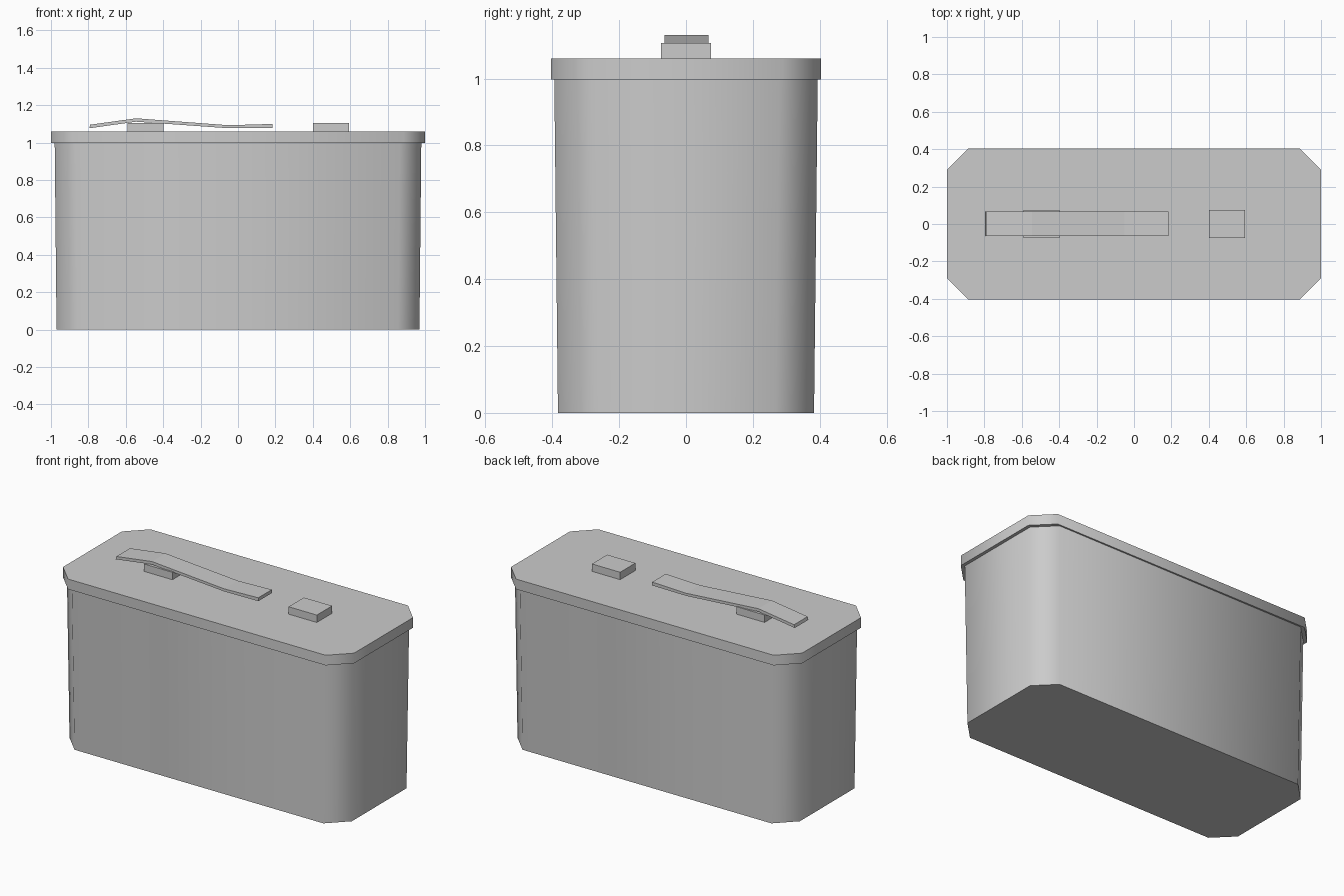
import bpy
import math

cube = bpy.data.objects.get("Cube")
if cube:
    bpy.data.objects.remove(cube, do_unlink=True)

# Single light grey finish
grey = bpy.data.materials.new("light_grey")
grey.use_nodes = True
colour = (0.6, 0.6, 0.6, 1)
grey.diffuse_color = colour
grey.node_tree.nodes["Principled BSDF"].inputs["Base Color"].default_value = colour


def loft(name, bottom, top, smooth_angle=None):
    """Closed solid between two matching loops of points."""
    n = len(bottom)
    faces = [tuple(reversed(range(n))), tuple(range(n, 2 * n))]
    faces += [(i, (i + 1) % n, n + (i + 1) % n, n + i) for i in range(n)]
    mesh = bpy.data.meshes.new(name)
    mesh.from_pydata(bottom + top, [], faces)
    mesh.materials.append(grey)
    obj = bpy.data.objects.new(name, mesh)
    bpy.context.collection.objects.link(obj)
    if smooth_angle:
        bpy.ops.object.select_all(action="DESELECT")
        obj.select_set(True)
        bpy.context.view_layer.objects.active = obj
        bpy.ops.object.shade_smooth_by_angle(angle=math.radians(smooth_angle))
    return obj


def octagon(hx, hy, z, cut=0.115):
    """Rectangle with cut corners, counter-clockwise."""
    a, b = hx - cut, hy - cut
    return [(hx, -b, z), (hx, b, z), (a, hy, z), (-a, hy, z),
            (-hx, b, z), (-hx, -b, z), (-a, -hy, z), (a, -hy, z)]


def rectangle(x0, x1, hy, z):
    return [(x0, -hy, z), (x1, -hy, z), (x1, hy, z), (x0, hy, z)]


# Tapered case and overhanging lid
loft("case_body", octagon(0.97, 0.383, 0), octagon(0.98, 0.394, 1.0), 50)
loft("lid", octagon(1.0, 0.404, 0.997), octagon(1.0, 0.404, 1.06), 50)

# Two terminal blocks
for name, x in (("right_terminal", -0.495), ("left_terminal", 0.497)):
    loft(name, rectangle(x - 0.097, x + 0.097, 0.075, 1.06),
         rectangle(x - 0.097, x + 0.097, 0.075, 1.106))

# Bent strap resting on the right terminal
upper = [(-0.79, 1.096), (-0.545, 1.13), (-0.05, 1.093), (0.185, 1.1)]
lower = [(-0.795, 1.077), (-0.545, 1.112), (-0.05, 1.077), (0.185, 1.079)]
outline = lower + upper[::-1]
loft("strap", [(x, 0.068, z) for x, z in outline][::-1],
     [(x, -0.065, z) for x, z in outline][::-1]).data.flip_normals()
